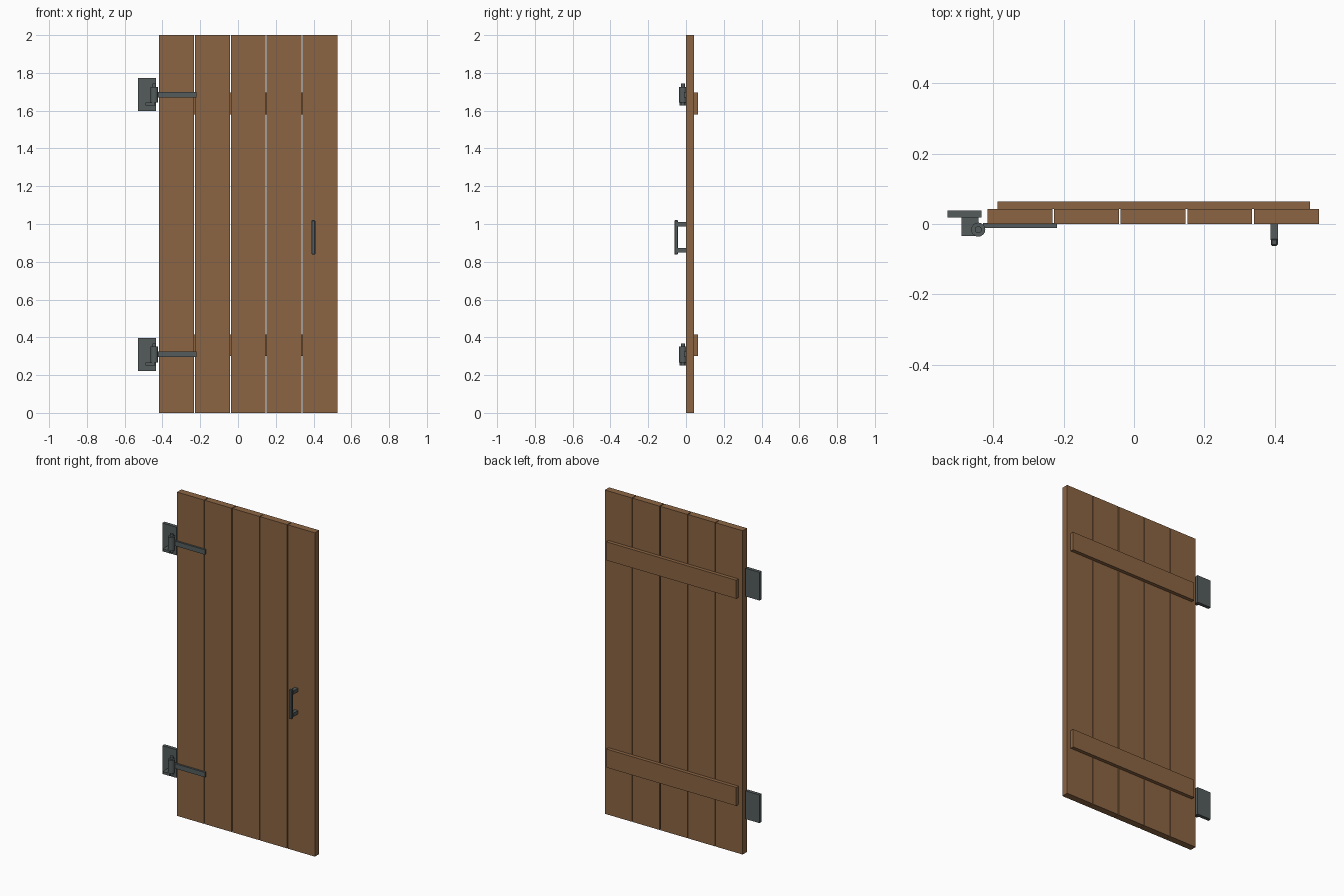
import bpy, bmesh
from mathutils import Matrix

if "Cube" in bpy.data.objects:
    bpy.data.objects.remove(bpy.data.objects["Cube"])


def material(name, rgb):
    m = bpy.data.materials.new(name)
    m.diffuse_color = (*rgb, 1)
    m.use_nodes = True
    m.node_tree.nodes["Principled BSDF"].inputs["Base Color"].default_value = m.diffuse_color
    return m


WOOD = material("wood", (0.26, 0.13, 0.056))
IRON = material("iron", (0.09, 0.107, 0.107))


def finish(name, bm, mat):
    mesh = bpy.data.meshes.new(name)
    bm.to_mesh(mesh)
    bm.free()
    mesh.materials.append(mat)
    ob = bpy.data.objects.new(name, mesh)
    bpy.context.collection.objects.link(ob)
    return ob


def box(name, lo, hi, mat, bevel=0):
    """Box between two corners, optionally with chamfered edges."""
    bm = bmesh.new()
    size = [b - a for a, b in zip(lo, hi)]
    mid = [(a + b) / 2 for a, b in zip(lo, hi)]
    bmesh.ops.create_cube(bm, size=1, matrix=Matrix.Translation(mid) @ Matrix.Diagonal((*size, 1)))
    if bevel:
        bmesh.ops.bevel(bm, geom=bm.edges[:], offset=bevel, segments=1, affect='EDGES')
    return finish(name, bm, mat)


def cylinder(name, x, y, z0, z1, radius, mat):
    bm = bmesh.new()
    bmesh.ops.create_cone(bm, cap_ends=True, segments=16, radius1=radius, radius2=radius,
                          depth=z1 - z0, matrix=Matrix.Translation((x, y, (z0 + z1) / 2)))
    ob = finish(name, bm, mat)
    bpy.ops.object.select_all(action='DESELECT')
    bpy.context.view_layer.objects.active = ob
    ob.select_set(True)
    bpy.ops.object.shade_smooth_by_angle()
    return ob


# Five vertical planks separated by narrow gaps
PITCH, GAP, LEFT = 0.1895, 0.005, -0.417
for i in range(5):
    x0 = LEFT + i * PITCH
    box(f"plank_{i + 1}", (x0, 0, 0), (x0 + PITCH - GAP, 0.042, 2), WOOD)

# Two battens across the back
for label, z in (("lower", 0.358), ("upper", 1.638)):
    box(f"{label}_batten", (-0.388, 0.042, z - 0.057), (0.5, 0.064, z + 0.057), WOOD)

# Two pintle hinges: wall plate, ledge, pin, barrel and strap
HX, HY = -0.443, -0.016
for label, z in (("lower", 0.31), ("upper", 1.685)):
    box(f"{label}_wall_plate", (-0.53, 0.018, z - 0.087), (-0.434, 0.039, z + 0.087), IRON)
    box(f"{label}_pintle_ledge", (-0.49, -0.034, z - 0.058), (HX, 0.018, z - 0.042), IRON)
    cylinder(f"{label}_pintle_pin", HX, HY, z - 0.058, z + 0.058, 0.01, IRON)
    cylinder(f"{label}_hinge_barrel", HX, HY, z - 0.042, z + 0.041, 0.02, IRON)
    box(f"{label}_hinge_strap", (-0.43, -0.011, z - 0.015), (-0.219, 0.003, z + 0.015), IRON)

# Pull handle: grip and two posts
box("handle_grip", (0.389, -0.062, 0.838), (0.409, -0.042, 1.02), IRON, bevel=0.004)
for label, z in (("lower", 0.861), ("upper", 0.999)):
    box(f"{label}_handle_post", (0.388, -0.046, z - 0.011), (0.41, 0.002, z + 0.011), IRON)
